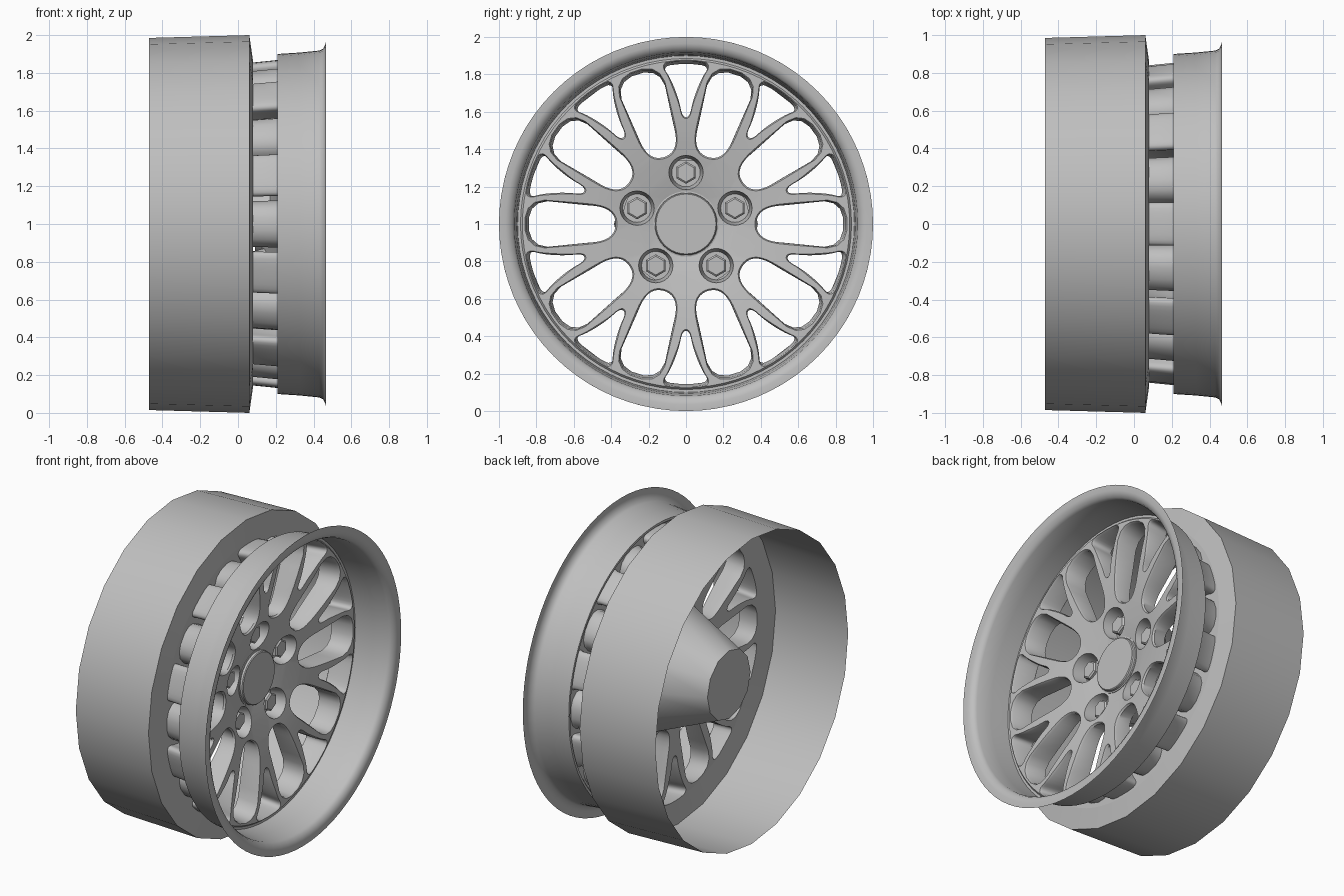
import bpy, bmesh, math
from mathutils import Vector

cube = bpy.data.objects.get("Cube")
if cube:
    bpy.data.objects.remove(cube, do_unlink=True)

GREY = 0.52
metal = bpy.data.materials.new("plain grey metal")
metal.use_nodes = True
metal.diffuse_color = (GREY, GREY, GREY, 1)
metal.node_tree.nodes["Principled BSDF"].inputs["Base Color"].default_value = (GREY, GREY, GREY, 1)


def finish(name, bm, angle=35):
    bmesh.ops.recalc_face_normals(bm, faces=bm.faces)
    mesh = bpy.data.meshes.new(name)
    bm.to_mesh(mesh)
    bm.free()
    obj = bpy.data.objects.new(name, mesh)
    bpy.context.collection.objects.link(obj)
    mesh.materials.append(metal)
    obj.location.z = 1
    bpy.ops.object.select_all(action="DESELECT")
    obj.select_set(True)
    bpy.context.view_layer.objects.active = obj
    bpy.ops.object.shade_smooth_by_angle(angle=math.radians(angle))
    return obj


def ring(bm, x, r, n, cy=0, cz=0, turn=0):
    """Loop of vertices around the x axis; x may be a function of radius."""
    out = []
    for i in range(n):
        a = turn + math.tau * i / n
        out.append(bm.verts.new((x, cy + r * math.cos(a), cz + r * math.sin(a))))
    return out


def bridge(bm, a, b):
    n = len(a)
    for i in range(n):
        bm.faces.new((a[i], a[(i + 1) % n], b[(i + 1) % n], b[i]))


def lathe(bm, profile, n, cap_first=False, cap_last=False, **kw):
    loops = [ring(bm, x, r, n, **kw) for x, r in profile]
    for a, b in zip(loops, loops[1:]):
        bridge(bm, a, b)
    if cap_first:
        bm.faces.new(loops[0])
    if cap_last:
        bm.faces.new(loops[-1])


def fill(bm, loops):
    """Flat fill between an outer loop and the holes in it."""
    edges = []
    for lp in loops:
        for i in range(len(lp)):
            pair = (lp[i], lp[(i + 1) % len(lp)])
            edges.append(bm.edges.get(pair) or bm.edges.new(pair))
    bmesh.ops.triangle_fill(bm, edges=edges, use_beauty=True, normal=(1, 0, 0))


def rounded(half):
    """Mirror a half outline and cut its corners twice."""
    pts = [Vector(p) for p in half] + [Vector((u, -v)) for u, v in reversed(half)]
    for _ in range(2):
        cut = []
        for i, p in enumerate(pts):
            q = pts[(i + 1) % len(pts)]
            cut += [p.lerp(q, 0.25), p.lerp(q, 0.75)]
        pts = cut
    return pts


def dish(r):
    """Depth of the front face at a given radius."""
    t = min(1, max(0, (r - 0.17) / 0.7))
    return 0.125 + 0.095 * (1 - (1 - t) ** 2)


# Wide and narrow openings: (radius, half width)
WIDE = rounded([(0.375, 0.045), (0.44, 0.095), (0.58, 0.108), (0.855, 0.135)])
NARROW = rounded([(0.57, 0.02), (0.66, 0.038), (0.78, 0.085), (0.84, 0.125), (0.87, 0.09)])
BOLTS = [math.radians(90 + 72 * k) for k in range(5)]
BOLT_R = 0.275
BACK = 0.08


def opening(bm, outline, angle, grow, scale, x):
    mid = sum(outline, Vector((0, 0))) / len(outline)
    c, s = math.cos(angle), math.sin(angle)
    out = []
    for p in outline:
        u, v = (p + (p - mid).normalized() * grow) * scale
        out.append(bm.verts.new((x, u * c - v * s, u * s + v * c)))
    return out


# Spoked face: dished front, walls through each opening, flat back
bm = bmesh.new()
front = [ring(bm, 0, 0.875, 80), ring(bm, 0, 0.17, 40)]
back = [ring(bm, BACK, 0.87, 80), ring(bm, BACK, 0.34, 40)]
inner = []
for k in range(20):
    outline = NARROW if k % 2 else WIDE
    a = math.radians(18 * k)
    f = opening(bm, outline, a, 0.006, 1, 0)
    m = opening(bm, outline, a, -0.002, 1, -0.012)
    b = opening(bm, outline, a, -0.002, 0.985, BACK)
    front.append(f)
    inner.append(m)
    back.append(b)
    bridge(bm, f, m)
    bridge(bm, m, b)
pockets = []
for a in BOLTS:
    cy, cz = BOLT_R * math.cos(a), BOLT_R * math.sin(a)
    top = ring(bm, 0, 0.092, 24, cy, cz)
    base = ring(bm, 0.07, 0.076, 24, cy, cz)
    front.append(top)
    bridge(bm, top, base)
    bm.faces.new(base)
fill(bm, front)
fill(bm, back)
for v in [v for lp in front + inner for v in lp]:
    v.co.x += dish(math.hypot(v.co.y, v.co.z))
finish("spoked_face", bm)

# Front lip
bm = bmesh.new()
lathe(bm, [(0.22, 0.875), (0.208, 0.885), (0.208, 0.9), (0.33, 0.908), (0.43, 0.918),
           (0.45, 0.928), (0.462, 0.95), (0.466, 0.965), (0.466, 1)], 80)
finish("front_lip", bm)

# Open barrel behind the spokes
bm = bmesh.new()
lathe(bm, [(-0.47, 0.985), (0.06, 1), (BACK, 0.86)], 24)
finish("barrel", bm)

# Tapered hub at the back
bm = bmesh.new()
lathe(bm, [(-0.307, 0.22), (BACK, 0.385)], 12, cap_first=True)
finish("rear_hub", bm)

# Centre cap
bm = bmesh.new()
lathe(bm, [(0.09, 0.175), (0.13, 0.175), (0.132, 0.167), (0.145, 0.165), (0.15, 0.16)], 40, cap_last=True)
finish("centre_cap", bm)

# Five bolts with chamfered hexagonal heads
for i, a in enumerate(BOLTS):
    bm = bmesh.new()
    cy, cz = BOLT_R * math.cos(a), BOLT_R * math.sin(a)
    lathe(bm, [(0.07, 0.06), (0.12, 0.06), (0.128, 0.05)], 6, cap_last=True,
          cy=cy, cz=cz, turn=math.pi / 6)
    finish("wheel_bolt_%d" % (i + 1), bm, 20)
